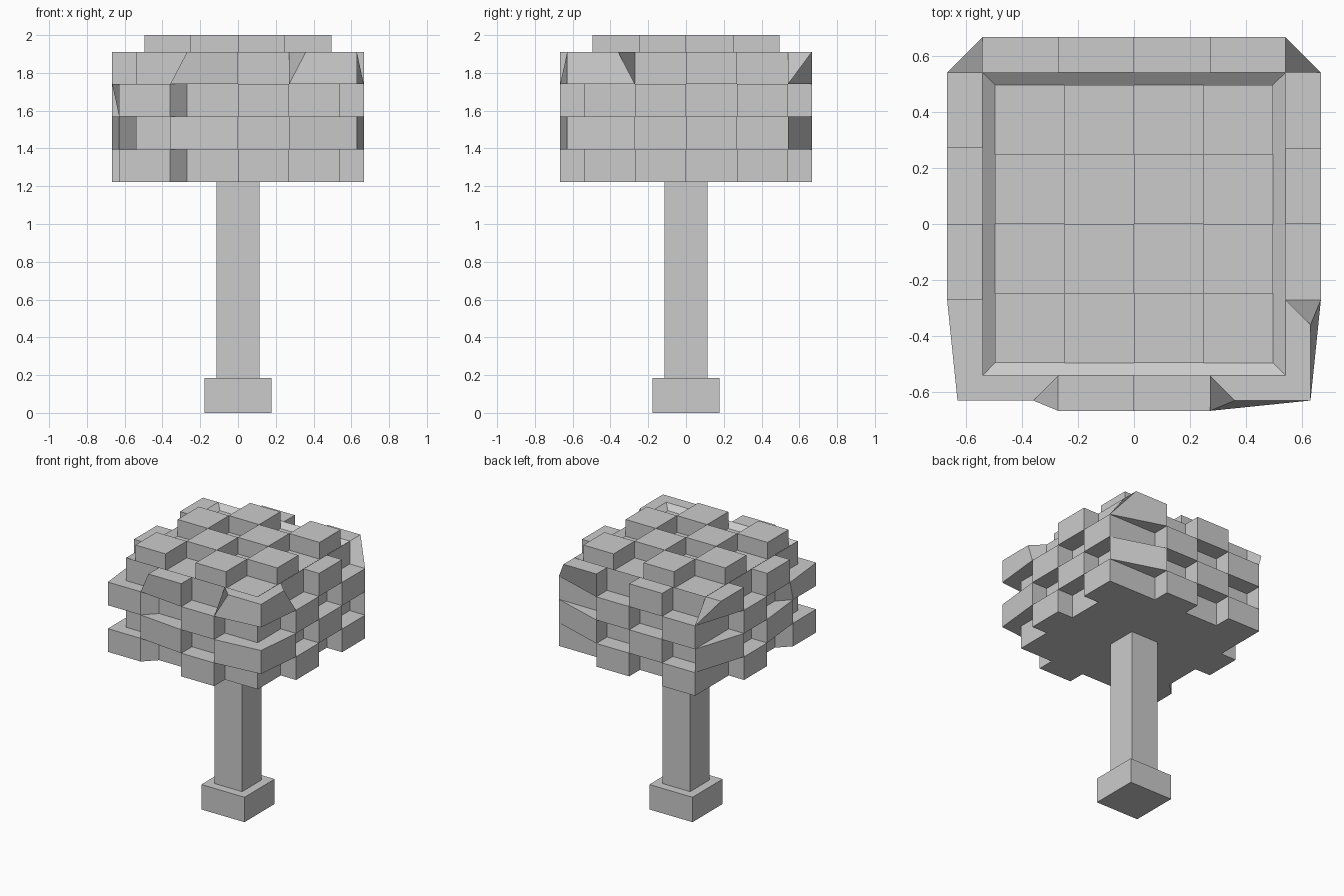
import bpy, bmesh
from mathutils import Vector

if "Cube" in bpy.data.objects:
    bpy.data.objects.remove(bpy.data.objects["Cube"])

R, D, S = 0.54, 0.126, 0.089            # core half width, tile relief, diagonal relief
LEVELS = [1.222, 1.394, 1.568, 1.74, 1.91]
SIDE_DIR = [(0, -D), (D, 0), (0, D), (-D, 0)]   # front, right, back, left


def new_object(name, bm):
    mesh = bpy.data.meshes.new(name)
    bm.to_mesh(mesh)
    bm.free()
    obj = bpy.data.objects.new(name, mesh)
    bpy.context.collection.objects.link(obj)
    return obj


def box(name, half, z0, z1):
    bm = bmesh.new()
    bmesh.ops.create_cube(bm, size=1)
    for v in bm.verts:
        v.co = (v.co.x * 2 * half, v.co.y * 2 * half, z0 if v.co.z < 0 else z1)
    return new_object(name, bm)


def ring_xy(k, r):
    """Point k of 16 around a square, counter-clockwise from front left."""
    s, t = divmod(k % 16, 4)
    u = -r + t * r / 2
    return [(u, -r), (r, u), (-u, r), (-r, -u)][s]


def side_base(key):
    k, j = key
    return Vector((*ring_xy(k, R), LEVELS[j]))


def side_out(key):
    """Raised position; tiles joined round a front corner lean diagonally."""
    k, j = key[0] % 16, key[1]
    off = SIDE_DIR[k // 4]
    if k == 0 or (k == 1 and j < 4) or (k == 15 and j < 3):
        off = (-S, -S)
    elif k == 4 or (k in (3, 5) and j == 4):
        off = (S, -S)
    elif k == 8 and j < 4:
        off = (D, 0)
    elif k == 12:
        off = (-D, 0) if j == 4 else (0, D)
    return side_base(key) + Vector((*off, 0))


TOP_R, TOP_Z = 0.496, 1.876


def top_base(key):
    return Vector(((key[0] - 2) * TOP_R / 2, (key[1] - 2) * TOP_R / 2, TOP_Z))


def top_out(key):
    return top_base(key) + Vector((0, 0, 2.0 - TOP_Z))


def relief(face, width, wrap, base, out, raised):
    """Checkered tiles: raised caps with walls, the rest left flush."""
    edges = set()
    for k in range(width):
        for j in range(4):
            nk = (k + 1) % 16 if wrap else k + 1
            cell = [(k, j), (nk, j), (nk, j + 1), (k, j + 1)]
            if raised(k, j):
                face([out(c) for c in cell])
                edges.update(zip(cell, cell[1:] + cell[:1]))
            else:
                face([base(c) for c in cell])
    for a, b in edges:
        if (b, a) not in edges:
            face([base(a), base(b), out(b), out(a)])


# Foliage: checkered sides, sunken checkered top, flat underside
bm = bmesh.new()
cache = {}


def face(points):
    verts = []
    for p in points:
        key = tuple(round(c, 4) + 0.0 for c in p)
        if key not in cache:
            cache[key] = bm.verts.new(p)
        verts.append(cache[key])
    if bm.faces.get(verts) is None:
        bm.faces.new(verts)


relief(face, 16, True, side_base, side_out,
       lambda k, j: (k + j) % 2 == (0 if k < 4 else 1))
relief(face, 4, False, top_base, top_out, lambda i, j: (i + j) % 2 == 0)
for k in range(16):
    face([side_base((k, 4)), side_base((k + 1, 4)),
          (*ring_xy(k + 1, TOP_R), TOP_Z), (*ring_xy(k, TOP_R), TOP_Z)])
face([side_base((k, 0)) for k in reversed(range(16))])
new_object("foliage", bm)

# Trunk and its foot
box("trunk", 0.113, 0.18, 1.225)
box("trunk_foot", 0.177, 0.0, 0.185)
